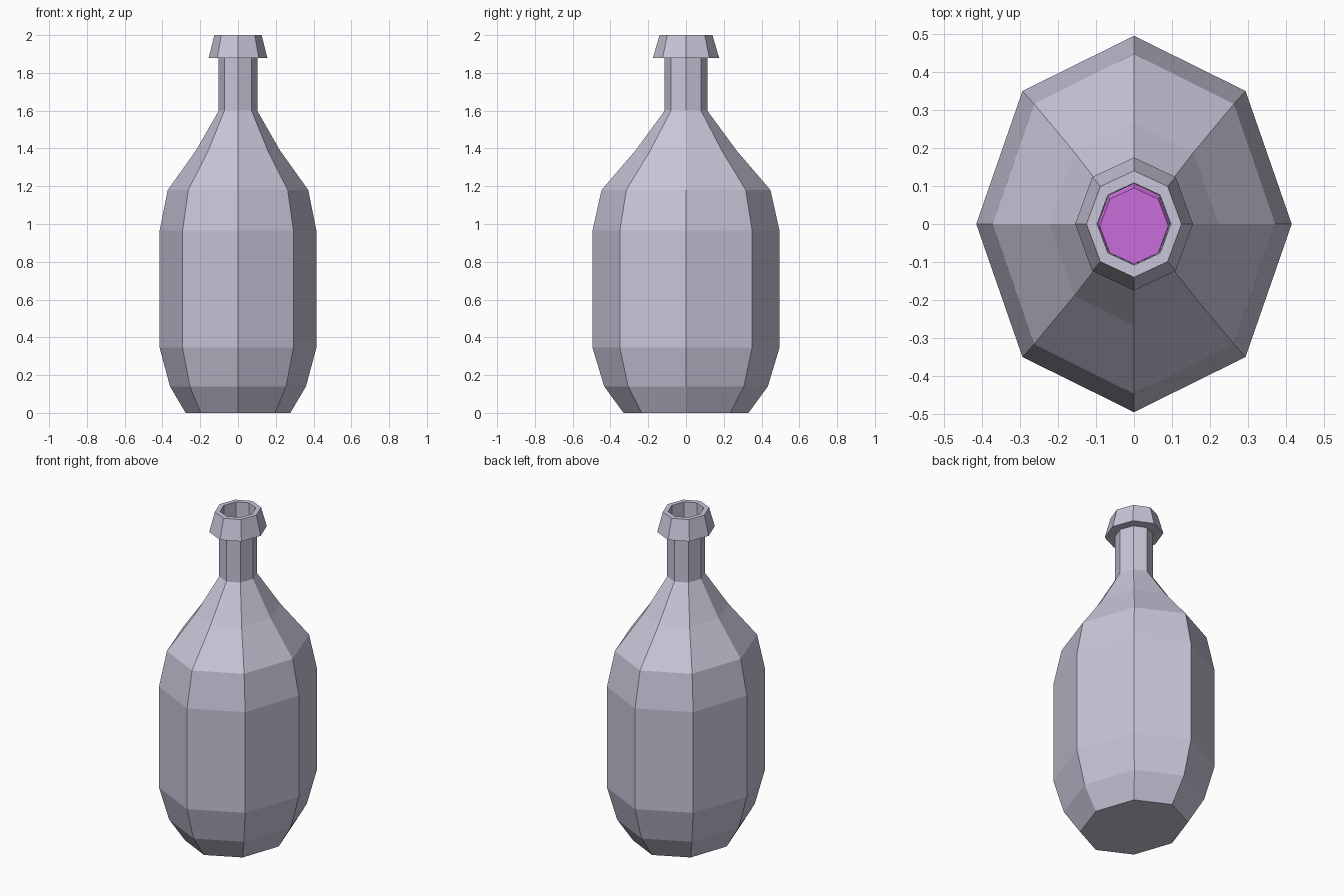
import bpy, bmesh
from math import cos, sin, tau

cube = bpy.data.objects.get("Cube")
if cube:
    bpy.data.objects.remove(cube, do_unlink=True)

SIDES = 8


def make_material(name, color):
    mat = bpy.data.materials.new(name)
    mat.use_nodes = True
    mat.diffuse_color = (*color, 1)
    bsdf = next(n for n in mat.node_tree.nodes if n.type == 'BSDF_PRINCIPLED')
    bsdf.inputs["Base Color"].default_value = (*color, 1)
    return mat


def lathe(name, profile, mat, offset_y=0.0):
    """Stack oval eight-sided rings of (x radius, y radius, z), capping both ends."""
    bm = bmesh.new()
    rings = []
    for rx, ry, z in profile:
        rings.append([bm.verts.new((rx * cos(tau * i / SIDES),
                                    ry * sin(tau * i / SIDES) + offset_y, z))
                      for i in range(SIDES)])
    for a, b in zip(rings, rings[1:]):
        for i in range(SIDES):
            j = (i + 1) % SIDES
            bm.faces.new((a[i], a[j], b[j], b[i]))
    bm.faces.new(rings[0][::-1])
    bm.faces.new(rings[-1])
    bmesh.ops.recalc_face_normals(bm, faces=bm.faces)
    mesh = bpy.data.meshes.new(name)
    bm.to_mesh(mesh)
    bm.free()
    mesh.materials.append(mat)
    obj = bpy.data.objects.new(name, mesh)
    bpy.context.collection.objects.link(obj)
    return obj


glass = make_material("pale lavender glass", (0.58, 0.565, 0.69))
purple = make_material("purple liquid", (0.58, 0.15, 0.70))

# Body from base to shoulder
body = [(0.277, 0.331, 0), (0.36, 0.433, 0.14), (0.415, 0.495, 0.345),
        (0.415, 0.495, 0.965), (0.372, 0.447, 1.18), (0.222, 0.267, 1.39)]
# Neck and flared lip
neck = [(0.102, 0.113, 1.6), (0.102, 0.113, 1.88)]
lip = [(0.155, 0.175, 1.88), (0.125, 0.14, 2.0)]
# Bore of the neck, then the inner wall of the body
bore = [(0.097, 0.108, 2.0), (0.094, 0.106, 1.6)]
inside = [(rx - 0.025, ry - 0.025, max(z, 0.03)) for rx, ry, z in reversed(body)]
lathe("bottle", body + neck + lip + bore + inside, glass)

# Liquid filling the body up to the foot of the neck
fill = [(rx - 0.04, ry - 0.04, max(z, 0.05)) for rx, ry, z in body]
lathe("liquid", fill + [(0.09, 0.1, 1.56)], purple, offset_y=-0.005)
